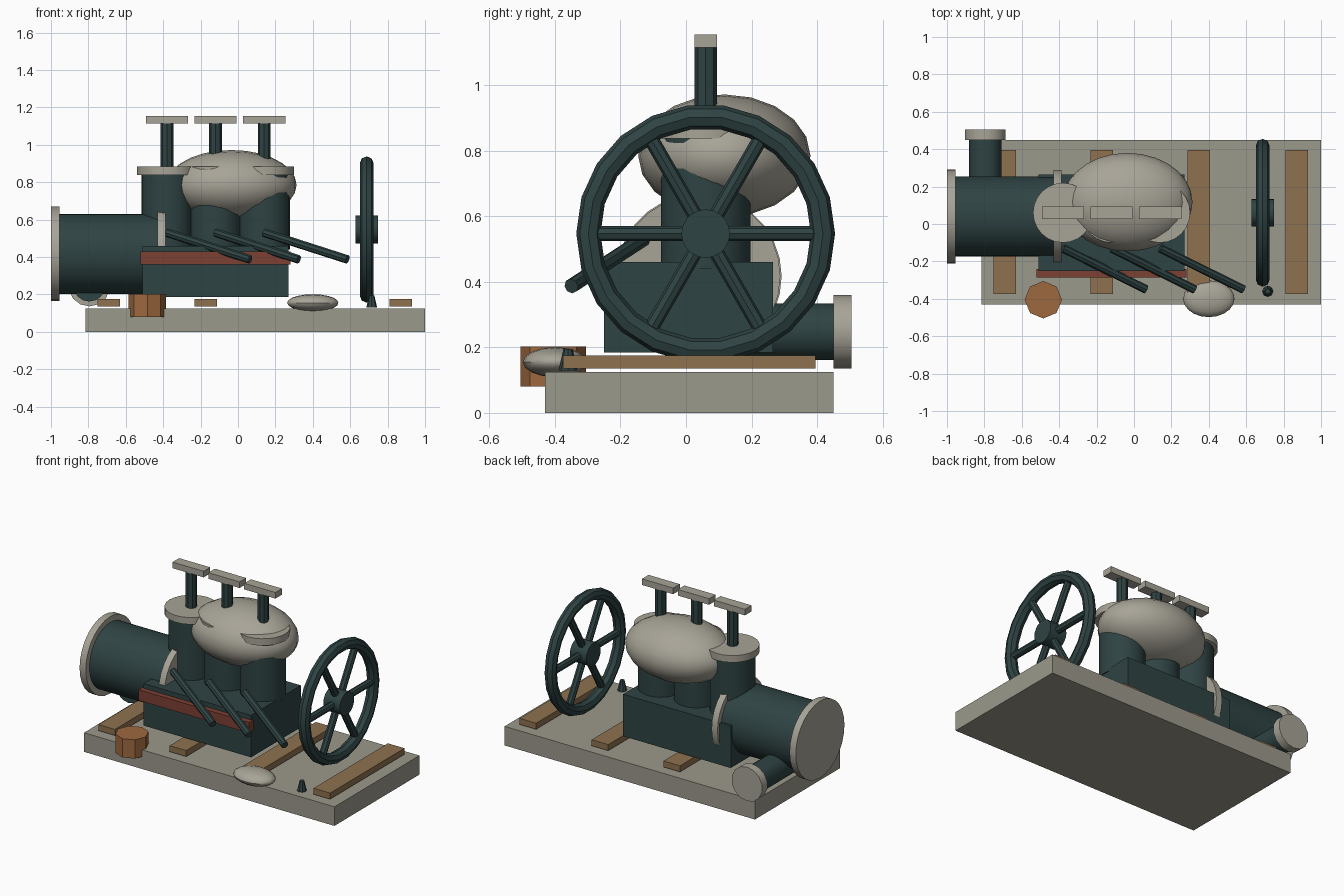
import bpy, bmesh, math
from mathutils import Vector, Matrix

cube = bpy.data.objects.get("Cube")
if cube:
    bpy.data.objects.remove(cube, do_unlink=True)


def material(name, rgb):
    m = bpy.data.materials.new(name)
    m.use_nodes = True
    col = (*rgb, 1)
    m.diffuse_color = col
    m.node_tree.nodes["Principled BSDF"].inputs["Base Color"].default_value = col
    return m


TEAL = material("dark_teal_iron", (0.028, 0.056, 0.056))
STONE = material("grey_concrete", (0.33, 0.32, 0.26))
PALE = material("pale_metal", (0.39, 0.37, 0.31))
WOOD = material("brown_wood", (0.27, 0.165, 0.078))
COPPER = material("copper", (0.34, 0.14, 0.05))
RED = material("dull_red", (0.20, 0.052, 0.033))


def finish(bm, name, mat, smooth=True):
    mesh = bpy.data.meshes.new(name)
    bmesh.ops.recalc_face_normals(bm, faces=bm.faces)
    bm.to_mesh(mesh)
    bm.free()
    ob = bpy.data.objects.new(name, mesh)
    bpy.context.collection.objects.link(ob)
    mesh.materials.append(mat)
    if smooth:
        bpy.ops.object.select_all(action="DESELECT")
        ob.select_set(True)
        bpy.context.view_layer.objects.active = ob
        bpy.ops.object.shade_smooth_by_angle(angle=math.radians(35))
    return ob


def box(name, lo, hi, mat):
    lo, hi = Vector(lo), Vector(hi)
    bm = bmesh.new()
    bmesh.ops.create_cube(bm, size=1, matrix=Matrix.Translation((lo + hi) / 2)
                          @ Matrix.Diagonal((*(hi - lo), 1)))
    return finish(bm, name, mat, False)


def add_rod(bm, a, b, r, sides, r2=None):
    a, b = Vector(a), Vector(b)
    d = b - a
    rot = d.to_track_quat("Z", "Y").to_matrix().to_4x4()
    bmesh.ops.create_cone(bm, cap_ends=True, segments=sides, radius1=r,
                          radius2=r if r2 is None else r2, depth=d.length,
                          matrix=Matrix.Translation((a + b) / 2) @ rot)


def rod(name, a, b, r, mat, sides=24, r2=None):
    bm = bmesh.new()
    add_rod(bm, a, b, r, sides, r2)
    return finish(bm, name, mat)


def ellipsoid(name, centre, radii, mat, u=20, v=14):
    # poles lie along the long x axis
    bm = bmesh.new()
    bmesh.ops.create_uvsphere(bm, u_segments=u, v_segments=v, radius=1,
                              matrix=Matrix.Translation(centre) @ Matrix.Diagonal((*radii, 1))
                              @ Matrix.Rotation(math.pi / 2, 4, "Y"))
    return finish(bm, name, mat)


# Base slab and wooden sleepers
box("base_slab", (-0.815, -0.43, 0), (1, 0.45, 0.125), STONE)
for i, x in enumerate((-0.69, -0.173, 0.347, 0.87)):
    box(f"sleeper_{i + 1}", (x - 0.06, -0.375, 0.135), (x + 0.06, 0.395, 0.175), WOOD)

# Engine block and red band
box("engine_block", (-0.51, -0.25, 0.185), (0.27, 0.265, 0.46), TEAL)
box("red_band", (-0.52, -0.285, 0.36), (0.28, -0.24, 0.43), RED)

# Three cylinders with caps, stems, rocker bars and push rods
Y = 0.06
for i, x in enumerate((-0.38, -0.12, 0.14)):
    n = i + 1
    rod(f"cylinder_{n}", (x, Y, 0.44), (x, Y, 0.84), 0.137, TEAL)
    rod(f"cylinder_cap_{n}", (x, Y, 0.838), (x, Y, 0.883), 0.16, PALE)
    rod(f"valve_stem_{n}", (x, Y, 0.86), (x, Y, 1.12), 0.034, TEAL, 8)
    box(f"rocker_bar_{n}", (x - 0.113, Y - 0.034, 1.115), (x + 0.113, Y + 0.034, 1.155), PALE)
    rod(f"push_rod_{n}", (x, -0.13, 0.53), (x + 0.445, -0.35, 0.387), 0.023, TEAL, 8)

# Rounded tank resting among the cylinders
ellipsoid("round_tank", (-0.035, 0.117, 0.785), (0.348, 0.263, 0.187), PALE)

# Boiler drum with end flanges
BY, BZ = 0.04, 0.417
rod("boiler_drum", (-0.97, BY, BZ), (-0.39, BY, BZ), 0.214, TEAL, 32)
rod("boiler_end_flange", (-1, BY, BZ), (-0.955, BY, BZ), 0.252, PALE, 28)
rod("boiler_inner_flange", (-0.43, BY, BZ), (-0.387, BY, BZ), 0.248, PALE, 28)

# Exhaust pipe at the back
rod("exhaust_pipe", (-0.795, 0.0, 0.248), (-0.795, 0.47, 0.248), 0.086, TEAL, 16)
rod("exhaust_flange", (-0.795, 0.45, 0.248), (-0.795, 0.505, 0.248), 0.112, PALE, 14)

# Flywheel: rim from a swept ring, then hub and spokes
centre = Vector((0.688, 0.06, 0.547))
RIM, TUBE, STEPS, SIDES = 0.358, 0.037, 22, 8
bm = bmesh.new()
rings = []
for i in range(STEPS):
    a = 2 * math.pi * i / STEPS
    ring = []
    for j in range(SIDES):
        b = 2 * math.pi * j / SIDES
        r = RIM + TUBE * math.cos(b)
        ring.append(bm.verts.new(centre + Vector((TUBE * math.sin(b), r * math.cos(a), r * math.sin(a)))))
    rings.append(ring)
for i in range(STEPS):
    p, q = rings[i], rings[(i + 1) % STEPS]
    for j in range(SIDES):
        k = (j + 1) % SIDES
        bm.faces.new((p[j], p[k], q[k], q[j]))
rim = finish(bm, "flywheel_rim", TEAL)
bm = bmesh.new()
for i in range(3):
    a = i * math.pi / 3
    d = Vector((0, math.cos(a), math.sin(a))) * RIM
    add_rod(bm, centre - d, centre + d, 0.023, 8)
finish(bm, "flywheel_spokes", TEAL)
hub = Vector((0.06, 0, 0))
rod("flywheel_hub", centre - hub, centre + hub, 0.074, TEAL, 20)

# Loose items along the front edge
rod("copper_pot", (-0.485, -0.405, 0.08), (-0.485, -0.405, 0.203), 0.1, COPPER, 8)
ellipsoid("flat_stone", (0.4, -0.4, 0.155), (0.137, 0.098, 0.046), PALE, 16, 10)
rod("oil_can", (0.715, -0.36, 0.13), (0.715, -0.36, 0.195), 0.029, TEAL, 8, 0.014)
